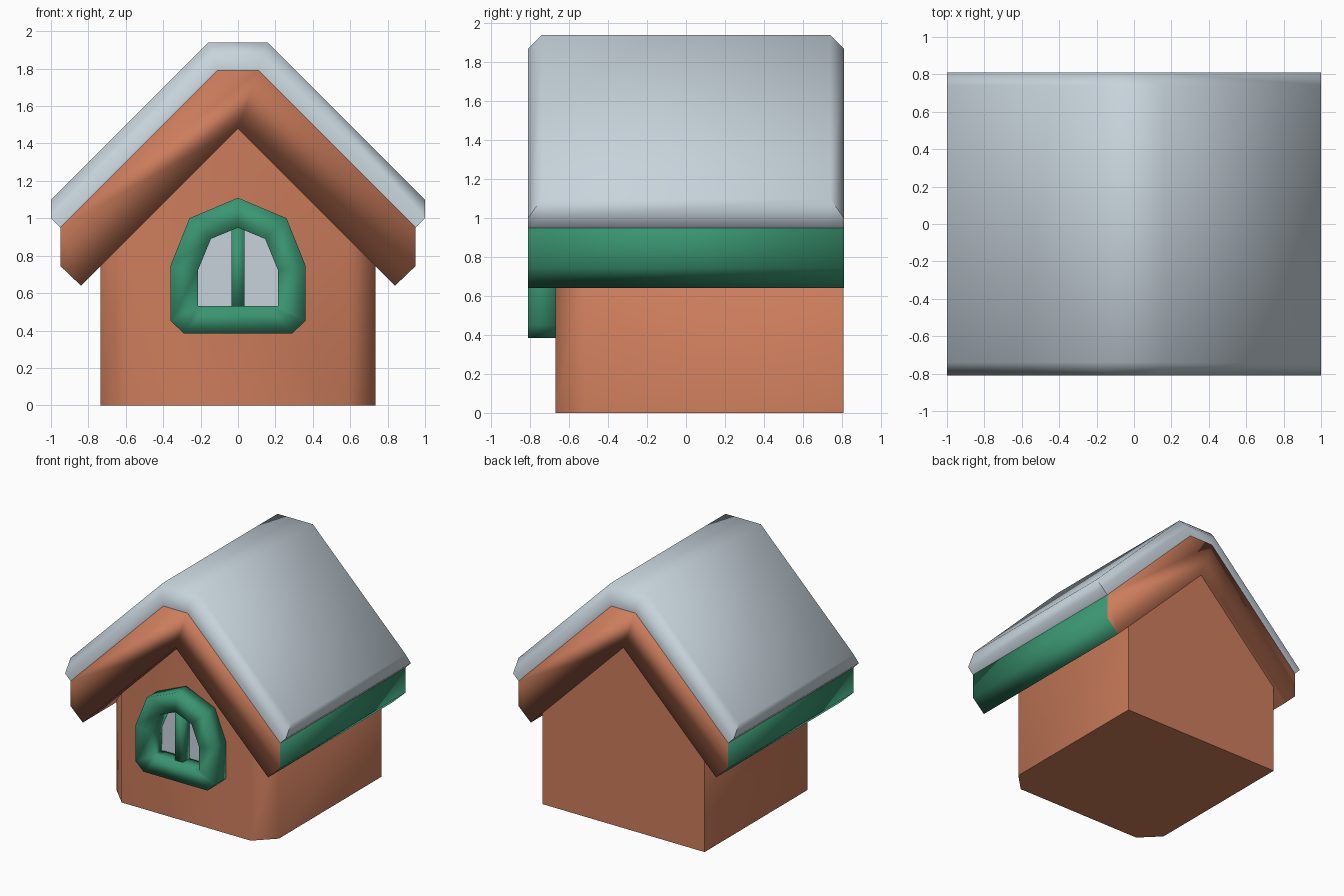
import bpy, bmesh, math
from mathutils import Vector

if "Cube" in bpy.data.objects:
    bpy.data.objects.remove(bpy.data.objects["Cube"])


def material(name, rgb):
    m = bpy.data.materials.new(name)
    m.diffuse_color = (*rgb, 1)
    m.use_nodes = True
    m.node_tree.nodes["Principled BSDF"].inputs["Base Color"].default_value = m.diffuse_color
    return m


BROWN = material("terracotta", (0.61, 0.205, 0.107))
GREEN = material("green", (0.042, 0.30, 0.165))
GREY = material("pale_grey", (0.57, 0.65, 0.71))


def finish(bm, name, mats, angle=None):
    """Clean the mesh, make an object; angle None means smooth everywhere."""
    bmesh.ops.remove_doubles(bm, verts=bm.verts, dist=1e-4)
    bmesh.ops.recalc_face_normals(bm, faces=bm.faces)
    me = bpy.data.meshes.new(name)
    bm.to_mesh(me)
    bm.free()
    ob = bpy.data.objects.new(name, me)
    bpy.context.collection.objects.link(ob)
    for m in mats:
        me.materials.append(m)
    if angle is None:
        me.shade_smooth()
    else:
        bpy.ops.object.select_all(action='DESELECT')
        ob.select_set(True)
        bpy.context.view_layer.objects.active = ob
        bpy.ops.object.shade_smooth_by_angle(angle=math.radians(angle))
    return ob


def loft(rings, cyclic=False):
    """Join rings of (y, xz points); cap the ends or close into a hoop."""
    bm = bmesh.new()
    vs = [[bm.verts.new((x, y, z)) for x, z in pts] for y, pts in rings]
    n = len(vs[0])
    pairs = list(zip(vs, vs[1:])) + ([(vs[-1], vs[0])] if cyclic else [])
    for a, b in pairs:
        for i in range(n):
            j = (i + 1) % n
            bm.faces.new((a[i], a[j], b[j], b[i]))
    if not cyclic:
        bm.faces.new(vs[0])
        bm.faces.new(vs[-1])
    return bm


def mirrored(half):
    """Right-half points plus their mirror image, shared centre points once."""
    return half + [(-x, z) for x, z in reversed(half) if x > 1e-6]


# House body: plan with chamfered front corners, trimmed by the roof slopes
W, F, B, C = 0.735, -0.67, 0.809, 0.15
bm = bmesh.new()
plan = [(-W, B), (-W, F + C), (-W + C, F), (W - C, F), (W, F + C), (W, B)]
base = bm.faces.new([bm.verts.new((x, y, 0)) for x, y in plan])
ext = bmesh.ops.extrude_face_region(bm, geom=[base])
bmesh.ops.translate(bm, vec=(0, 0, 1.75),
                    verts=[v for v in ext['geom'] if isinstance(v, bmesh.types.BMVert)])
for s in (1, -1):
    cut = bmesh.ops.bisect_plane(bm, geom=bm.verts[:] + bm.edges[:] + bm.faces[:],
                                 plane_co=(0, 0, 1.5), plane_no=Vector((s, 0, 1)),
                                 clear_outer=True)
    bmesh.ops.holes_fill(bm, edges=[e for e in bm.edges if e.is_boundary])
finish(bm, "house_body", [BROWN], 50)

# Gable band under the roof, with green outer eaves
band = [(0, 1.48), (0.84, 0.64), (0.95, 0.745), (0.95, 0.95), (0.11, 1.79)]
profile = band + [(-x, z) for x, z in reversed(band[1:])]
eaves = finish(loft([(-0.81, profile), (0.81, profile)]), "gable_band", [BROWN, GREEN])
for p in eaves.data.polygons:
    outward = p.normal.x * (1 if p.center.x > 0 else -1)
    if abs(p.normal.y) < 0.5 and outward > 0.5 and p.center.z < 1.0:
        p.material_index = 1

# Roof shell with chamfered ends
def roof_ring(top):
    half = [(0.95, 0.95), (1.0, 1.0), (1.0, top[0]), top[1]]
    inner = (0.11, 1.79)
    right = [inner] + half
    return right + [(-x, z) for x, z in reversed(right)]


end = roof_ring((1.0, (0.13, 1.87)))
mid = roof_ring((1.1, (0.16, 1.94)))
finish(loft([(-0.81, end), (-0.74, mid), (0.74, mid), (0.81, end)]), "roof", [GREY], 60)

# Window frame: arched hoop standing off the front wall
outer = mirrored([(0.29, 0.385), (0.36, 0.45), (0.36, 0.75), (0.26, 1.0), (0, 1.11)])
inner = mirrored([(0.16, 0.53), (0.215, 0.53), (0.215, 0.72), (0.145, 0.89), (0, 0.95)])
finish(loft([(-0.81, outer), (-0.66, outer), (-0.66, inner), (-0.81, inner)], True),
       "window_frame", [GREEN])

# Window pane and centre bar
finish(loft([(-0.677, inner), (-0.669, inner)]), "window_pane", [GREY], 30)
bar = [(-0.035, 0.50), (0.035, 0.50), (0.035, 0.96), (-0.035, 0.96)]
finish(loft([(-0.765, bar), (-0.67, bar)]), "window_bar", [GREEN])
